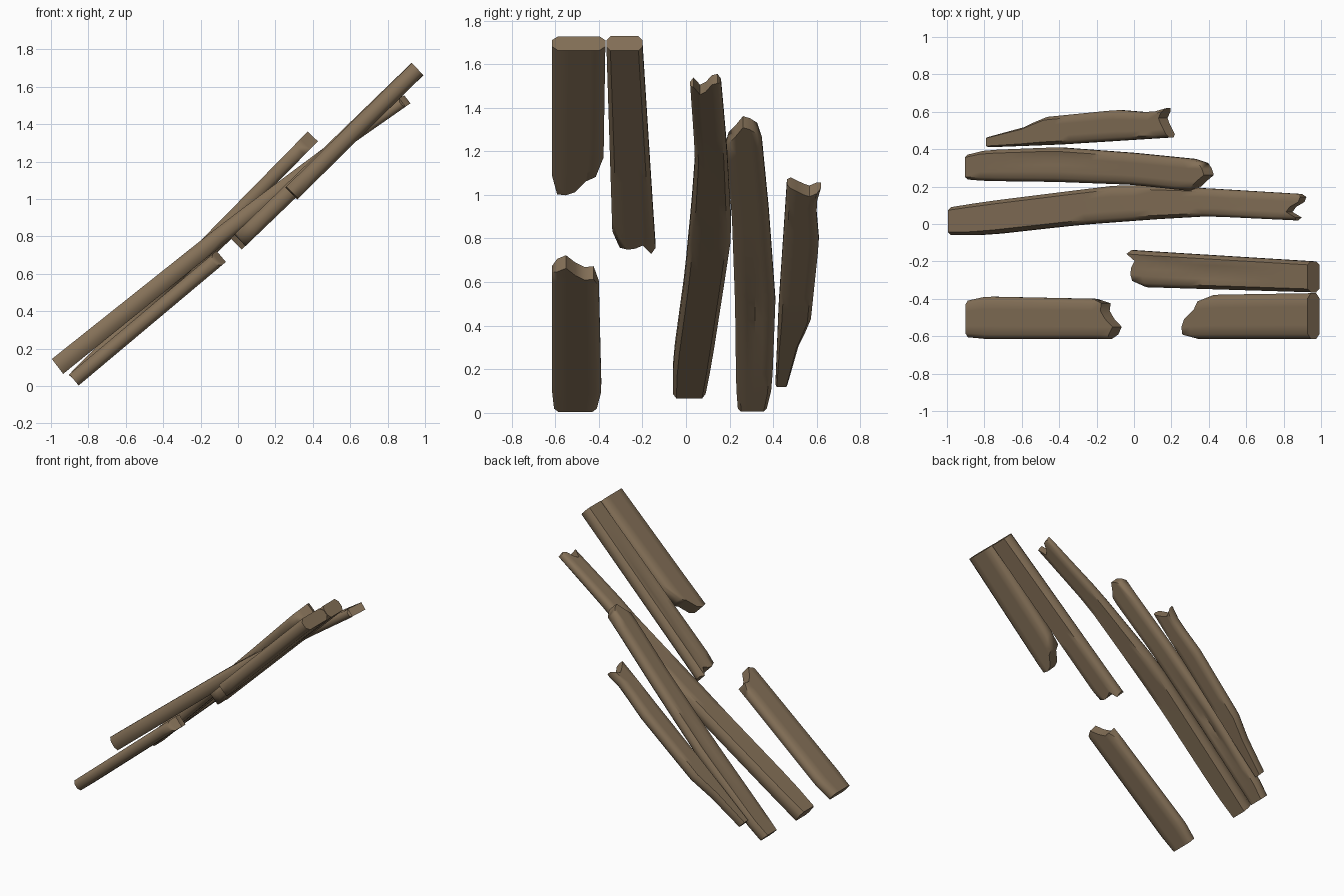
import bpy, bmesh, math
from mathutils import Vector

if "Cube" in bpy.data.objects:
    bpy.data.objects.remove(bpy.data.objects["Cube"])

wood = bpy.data.materials.new("weathered_brown_wood")
wood.diffuse_color = (0.235, 0.165, 0.098, 1)
wood.use_nodes = True
wood.node_tree.nodes["Principled BSDF"].inputs["Base Color"].default_value = wood.diffuse_color

# Cross-section: position across the width, and relative half thickness there
ACROSS = [0, .11, .3, .5, .7, .89, 1]
HALF = [.45, 1, 1, 1, 1, 1, .45]
STATIONS = 16


def interp(pts, x):
    """Piecewise linear lookup in a list of (x, value)."""
    if x <= pts[0][0]:
        return pts[0][1]
    for (a, va), (b, vb) in zip(pts, pts[1:]):
        if x <= b:
            return va + (vb - va) * (x - a) / (b - a)
    return pts[-1][1]


def along(line, x):
    """Height of the centre line, extended past its ends."""
    if x < line[0][0]:
        (a, va), (b, vb) = line[:2]
    elif x > line[-1][0]:
        (a, va), (b, vb) = line[-2:]
    else:
        return interp(line, x)
    return va + (vb - va) * (x - a) / (b - a)


def plank(name, line, thick, near, far, start, end, grooves=()):
    """line: (x, z) centre; thick/near/far: (x, value); start/end: x per column.
    grooves: (x, half length, column, side, depth)."""
    d = Vector((line[-1][0] - line[0][0], 0, line[-1][1] - line[0][1])).normalized()
    n = Vector((-d.z, 0, d.x))
    cols = len(ACROSS)
    bm = bmesh.new()
    rings = []
    for i in range(STATIONS):
        t = i / (STATIONS - 1)
        top, bottom = [], []
        for c, v in enumerate(ACROSS):
            x = start[c] + (end[c] - start[c]) * t
            y0, y1 = interp(near, x), interp(far, x)
            p = Vector((x, y0 + (y1 - y0) * v, along(line, x)))
            h = interp(thick, x) / 2 * HALF[c]
            hs = {1: h, -1: h}
            for gx, gl, gc, side, depth in grooves:
                if gc == c:
                    hs[side] -= depth * max(0, 1 - abs(x - gx) / gl)
            top.append(bm.verts.new(p + n * hs[1]))
            bottom.append(bm.verts.new(p - n * hs[-1]))
        rings.append(top + bottom[::-1])
    m = 2 * cols
    for a, b in zip(rings, rings[1:]):
        for k in range(m):
            bm.faces.new((a[k], a[(k + 1) % m], b[(k + 1) % m], b[k]))
    # Sawn or splintered ends, closed strip by strip
    for r in (rings[0], rings[-1]):
        for k in range(cols - 1):
            bm.faces.new((r[k], r[k + 1], r[m - 2 - k], r[m - 1 - k]))
    bmesh.ops.recalc_face_normals(bm, faces=bm.faces[:])
    me = bpy.data.meshes.new(name)
    bm.to_mesh(me)
    bm.free()
    me.materials.append(wood)
    ob = bpy.data.objects.new(name, me)
    bpy.context.collection.objects.link(ob)
    bpy.ops.object.select_all(action='DESELECT')
    ob.select_set(True)
    bpy.context.view_layer.objects.active = ob
    bpy.ops.object.shade_smooth_by_angle(angle=math.radians(50))


def sawn(x):
    return [x] * len(ACROSS)


# Front lower plank, broken at the top
plank("front_lower_plank", [(-.877, .033), (-.1, .685)], [(0, .078)],
      [(-.88, -.605), (-.78, -.615)],
      [(-.88, -.41), (-.78, -.388), (-.2, -.4)],
      sawn(-.877), [-.13, -.11, -.09, -.13, -.155, -.15, -.21])

# Front upper plank, broken at the bottom
plank("front_upper_plank", [(.29, 1.035), (.96, 1.695)], [(0, .09)],
      [(.3, -.615)],
      [(.3, -.4), (.45, -.378), (.96, -.37)],
      [.36, .29, .285, .30, .35, .37, .44], sawn(.96))

# Second upper plank, broken at the bottom
plank("second_upper_plank", [(0, .77), (.96, 1.695)], [(0, .086), (.96, .092)],
      [(0, -.32), (.08, -.338), (.96, -.365)],
      [(0, -.14), (.15, -.15), (.96, -.2)],
      [.08, .02, .01, .015, .03, -.01, 0], sawn(.96),
      [(.45, .35, 3, 1, .012), (.15, .2, 4, 1, .01)])

# Long bent middle plank
plank("long_middle_plank", [(-.965, .105), (-.13, .775), (.5, 1.26), (.9, 1.53)],
      [(-.96, .1), (0, .09), (.9, .055)],
      [(-.96, -.06), (-.8, -.06), (-.3, -.005), (.1, .025), (.4, .042), (.9, .018)],
      [(-.96, .09), (-.8, .117), (-.3, .18), (-.05, .21), (.4, .19), (.9, .16)],
      sawn(-.965), [.87, .88, .83, .85, .895, .905, .89])

# Back long plank with a gouge
plank("back_long_plank", [(-.877, .033), (.4, 1.335)], [(-.88, .078), (.4, .075)],
      [(-.88, .238), (-.78, .23), (-.4, .225), (0, .21), (.3, .178), (.4, .178)],
      [(-.88, .37), (-.78, .395), (-.4, .41), (0, .38), (.35, .345)],
      sawn(-.877), [.29, .33, .36, .40, .39, .37, .32],
      [(-.45, .3, 3, -1, .022), (-.4, .3, 4, 1, .01)])

# Rear splintered plank, tapering to a point at the bottom
plank("rear_splinter_plank", [(-.77, .14), (.2, 1.06)], [(-.77, .06), (-.4, .075), (.2, .07)],
      [(-.79, .41), (-.4, .425), (.2, .463)],
      [(-.79, .46), (-.55, .525), (-.48, .57), (-.08, .61), (.1, .595), (.18, .62)],
      sawn(-.77), [.2, .195, .18, .165, .155, .17, .185])
